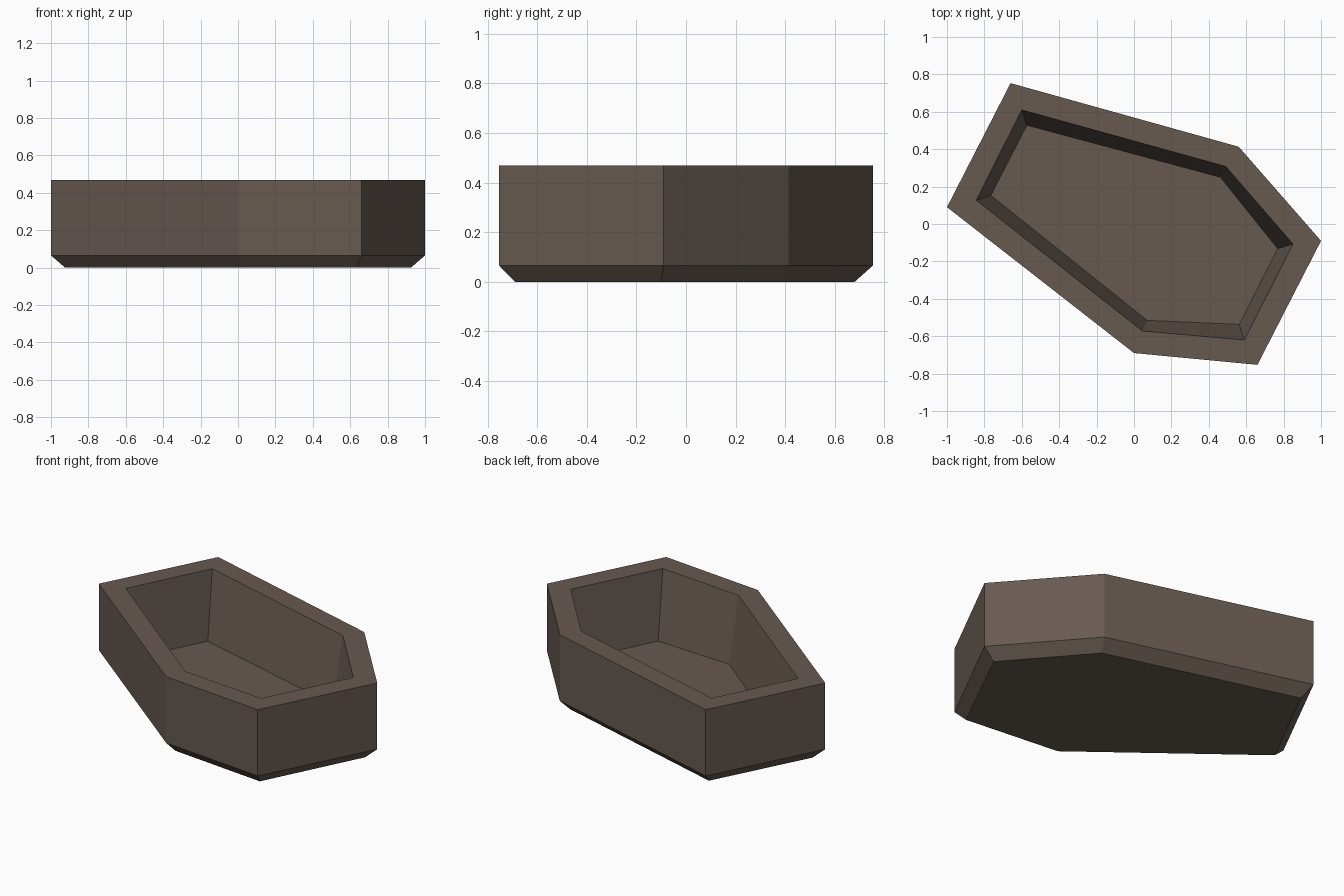
import bpy, bmesh

cube = bpy.data.objects.get("Cube")
if cube:
    bpy.data.objects.remove(cube, do_unlink=True)

# One flat brown for the whole box
color = (0.135, 0.102, 0.081, 1.0)
wood = bpy.data.materials.new("dark brown wood")
wood.diffuse_color = color
wood.use_nodes = True
bsdf = wood.node_tree.nodes["Principled BSDF"]
bsdf.inputs["Base Color"].default_value = color
bsdf.inputs["Roughness"].default_value = 0.9

# Heights
CHAMFER, RIM, FLOOR = 0.065, 0.468, 0.065

# Six-sided outlines, counter-clockwise from the foot end
outer = [(-1, .09), (0, -.69), (.66, -.753), (1, -.09), (.56, .413), (-.66, .753)]
base = [(-.925, .105), (.02, -.63), (.63, -.69), (.925, -.10), (.53, .355), (-.63, .68)]
opening = [(-.843, .127), (.045, -.572), (.59, -.62), (.85, -.107), (.49, .308), (-.60, .61)]
floor = [(-.765, .153), (.07, -.515), (.563, -.537), (.768, -.132), (.462, .25), (-.573, .528)]

# Loops in order: underside, chamfer, outer wall, rim, inner wall, floor
bm = bmesh.new()
loops = [[bm.verts.new((x, y, z)) for x, y in outline] for outline, z in (
    (base, 0), (outer, CHAMFER), (outer, RIM), (opening, RIM), (floor, FLOOR))]
for low, high in zip(loops, loops[1:]):
    for i in range(6):
        j = (i + 1) % 6
        bm.faces.new((low[i], low[j], high[j], high[i]))
bm.faces.new(loops[0][::-1])
bm.faces.new(loops[-1])
bmesh.ops.recalc_face_normals(bm, faces=bm.faces)

mesh = bpy.data.meshes.new("coffin_box")
bm.to_mesh(mesh)
bm.free()
mesh.materials.append(wood)
box = bpy.data.objects.new("coffin_box", mesh)
bpy.context.collection.objects.link(box)
